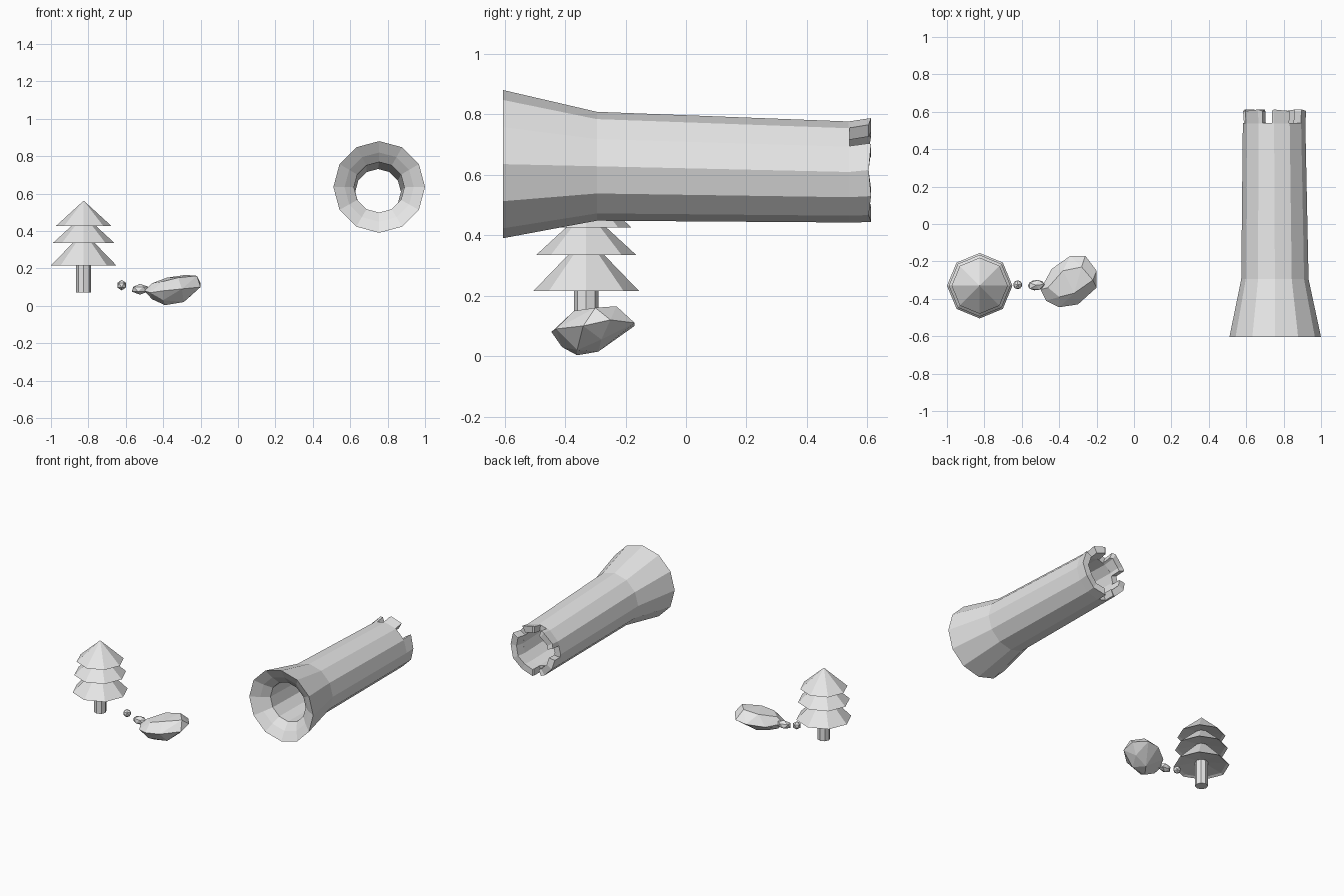
import bpy, bmesh
from math import sin, cos, radians, pi
from mathutils import Vector

cube = bpy.data.objects.get("Cube")
if cube:
    bpy.data.objects.remove(cube, do_unlink=True)

grey = bpy.data.materials.new("light_grey")
grey.use_nodes = True
colour = (0.8, 0.8, 0.8, 1)
grey.diffuse_color = colour
grey.node_tree.nodes["Principled BSDF"].inputs["Base Color"].default_value = colour


def finish(name, bm):
    bmesh.ops.recalc_face_normals(bm, faces=bm.faces)
    mesh = bpy.data.meshes.new(name)
    bm.to_mesh(mesh)
    bm.free()
    mesh.materials.append(grey)
    obj = bpy.data.objects.new(name, mesh)
    bpy.context.collection.objects.link(obj)
    return obj


def skin(bm, rings, closed=True):
    """Bridge rings of points with quads; closed joins the last to the first."""
    loops = [[bm.verts.new(p) for p in ring] for ring in rings]
    pairs = list(zip(loops, loops[1:]))
    if closed:
        pairs.append((loops[-1], loops[0]))
    for a, b in pairs:
        for i in range(len(a)):
            j = (i + 1) % len(a)
            bm.faces.new((a[i], a[j], b[j], b[i]))
    return loops


# Toppled tower, lying along y with a slight sag
SIDES = 12


def axis(y):
    t = (y + 0.605) / 1.145
    return 0.755 - 0.006 * t, 0.635 - 0.026 * t


def tower_point(angle, radius, y):
    # Radius of the regular polygon in this direction
    r = radius * cos(pi / SIDES) / cos(radians(angle % 30 - 15))
    x, z = axis(y)
    return Vector((x + r * cos(radians(angle)), y, z + r * sin(radians(angle))))


profile = [(0.245, -0.605), (0.18, -0.295), (0.167, 0.54),
           (0.122, 0.54), (0.135, -0.53), (0.185, -0.57)]
bm = bmesh.new()
skin(bm, [[tower_point(30 * i, r, y) for i in range(SIDES)] for r, y in profile])
finish("fallen_tower", bm)

# Battlements around the far end, with uneven gaps
for n, (start, end) in enumerate([(61, 94), (112, 160), (188, 247), (267, 391)]):
    angles = [start] + [a for a in range(0, 400, 30) if start < a < end] + [end]
    bm = bmesh.new()
    sections = []
    for k, a in enumerate(angles):
        tip = 0.612 if k % 2 else 0.604
        sections.append([tower_point(a, 0.167, 0.538), tower_point(a, 0.172, tip),
                         tower_point(a, 0.127, tip), tower_point(a, 0.122, 0.538)])
    for p in sections:
        for c in p[1:3]:
            c.z += 0.008
    loops = skin(bm, sections, closed=False)
    bm.faces.new(loops[0])
    bm.faces.new(loops[-1])
    finish(f"battlement_{n + 1}", bm)


# Pine tree
TREE = (-0.825, -0.33)


def tree_ring(radius, z):
    return [(TREE[0] + radius * cos(i * pi / 4), TREE[1] + radius * sin(i * pi / 4), z)
            for i in range(8)]


def tree_part(name, steps):
    bm = bmesh.new()
    loops = skin(bm, [tree_ring(r, z) for r, z in steps], closed=False)
    bm.faces.new(loops[0])
    bm.faces.new(loops[-1])
    bmesh.ops.remove_doubles(bm, verts=bm.verts, dist=0.0005)
    finish(name, bm)


tree_part("trunk", [(0.04, 0.07), (0.04, 0.26)])
for name, r, z, top_r, top_z in [("lower_branches", 0.175, 0.215, 0.04, 0.355),
                                 ("middle_branches", 0.165, 0.335, 0.04, 0.45),
                                 ("upper_branches", 0.15, 0.425, 0.002, 0.56)]:
    tree_part(name, [(0.035, z + 0.025), (r * 0.9, z + 0.008), (r, z), (top_r, top_z)])


# Boulder: convex lump around a slanted outline
outline = [(-.5, -.35, .08), (-.44, -.24, .08), (-.34, -.17, .1), (-.26, -.17, .11),
           (-.2, -.25, .12), (-.2, -.34, .1), (-.3, -.43, .09), (-.4, -.445, .08),
           (-.47, -.41, .07)]
crown = [(-.46, -.34, .12), (-.38, -.25, .15), (-.28, -.23, .165), (-.22, -.3, .16),
         (-.32, -.37, .15), (-.4, -.39, .13)]
belly = [(-.46, -.35, .035), (-.39, -.36, .003), (-.34, -.29, .015), (-.29, -.36, .02),
         (-.25, -.28, .055), (-.4, -.41, .03)]
bm = bmesh.new()
for p in outline + crown + belly:
    bm.verts.new(p)
hull = bmesh.ops.convex_hull(bm, input=bm.verts)
bmesh.ops.delete(bm, geom=[v for v in bm.verts if not v.link_faces], context="VERTS")
finish("boulder", bm)

# Small stones beside the boulder
for name, place, size, turn in [("pebble", (-.622, -.325, .11), (.027, .026, .028), 0.3),
                                ("small_stone", (-.523, -.327, .088), (.05, .031, .029), 0.1)]:
    bm = bmesh.new()
    bmesh.ops.create_icosphere(bm, subdivisions=1, radius=1)
    stone = finish(name, bm)
    stone.location, stone.scale = place, size
    stone.rotation_euler = (0, 0, turn)
